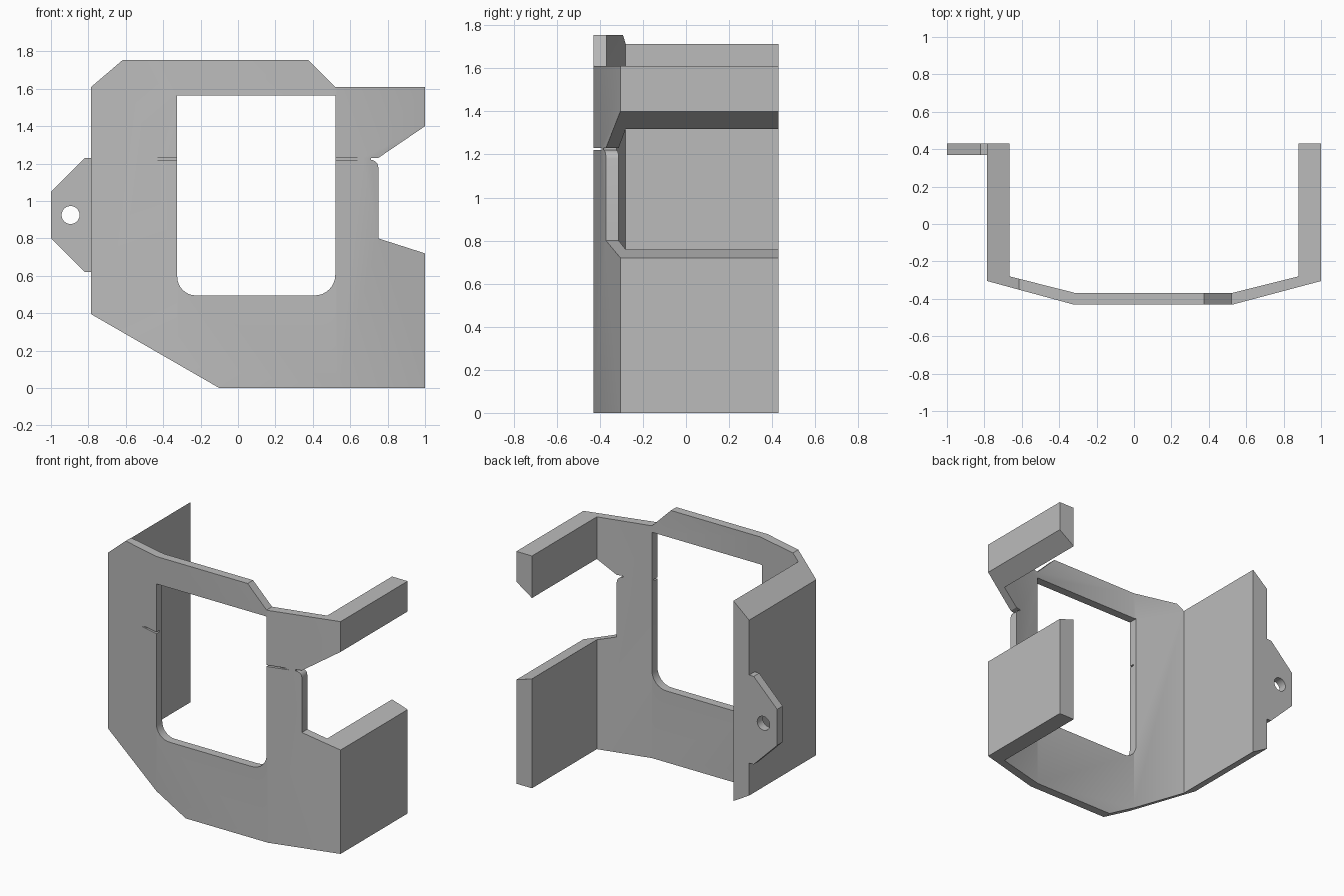
import bpy, bmesh
from math import sin, cos, pi, radians
from mathutils import Vector

old = bpy.data.objects.get("Cube")
if old:
    bpy.data.objects.remove(old, do_unlink=True)

grey = bpy.data.materials.new("plain grey")
grey.use_nodes = True
colour = (0.5, 0.5, 0.5, 1)
grey.diffuse_color = colour
grey.node_tree.nodes["Principled BSDF"].inputs["Base Color"].default_value = colour


def prism(name, outline, low, high, axis):
    """Extrude a closed outline along y (outline in x, z) or z (outline in x, y)."""
    place = (lambda a, b, d: (a, d, b)) if axis == "y" else (lambda a, b, d: (a, b, d))
    shift = Vector(place(0, 0, high - low))
    bm = bmesh.new()
    face = bm.faces.new([bm.verts.new(place(a, b, low)) for a, b in outline])
    grown = bmesh.ops.extrude_face_region(bm, geom=[face])["geom"]
    bmesh.ops.translate(bm, vec=shift, verts=[g for g in grown if isinstance(g, bmesh.types.BMVert)])
    bmesh.ops.recalc_face_normals(bm, faces=bm.faces)
    mesh = bpy.data.meshes.new(name)
    bm.to_mesh(mesh)
    bm.free()
    mesh.materials.append(grey)
    obj = bpy.data.objects.new(name, mesh)
    bpy.context.collection.objects.link(obj)
    return obj


def arc(cx, cz, r, start, end, steps=8):
    angles = [radians(start + (end - start) * i / steps) for i in range(steps + 1)]
    return [(cx + r * cos(a), cz + r * sin(a)) for a in angles]


def cut(target, cutter, operation="DIFFERENCE"):
    """Apply a boolean and discard the cutter."""
    mod = target.modifiers.new(cutter.name, "BOOLEAN")
    mod.operation, mod.object, mod.solver = operation, cutter, "EXACT"
    bpy.context.view_layer.objects.active = target
    bpy.ops.object.modifier_apply(modifier=mod.name)
    bpy.data.objects.remove(cutter, do_unlink=True)


def finish(obj):
    bpy.ops.object.select_all(action="DESELECT")
    obj.select_set(True)
    bpy.context.view_layer.objects.active = obj
    bpy.ops.object.shade_smooth_by_angle(angle=radians(30))


# Folded plate: two side walls joined by a shallow angled front
outer = [(-0.785, 0.43), (-0.785, -0.305), (-0.325, -0.43), (0.53, -0.43), (1, -0.305), (1, 0.43)]
inner = [(0.88, 0.43), (0.88, -0.28), (0.52, -0.37), (-0.31, -0.37), (-0.665, -0.28), (-0.665, 0.43)]
bracket = prism("folded_bracket", outer + inner, -0.1, 1.9, "z")

# Front silhouette, run past the side walls, with the notch on the left arm
silhouette = [(-0.9, 0.461), (-0.1, 0), (1.1, 0), (1.1, 0.688), (0.75, 0.8)]
silhouette += arc(0.71, 1.18, 0.04, 0, 90, 5)
silhouette += [(0.71, 1.23), (0.75, 1.23), (1.1, 1.468), (1.1, 1.61), (0.52, 1.61),
               (0.375, 1.755), (-0.615, 1.755), (-0.9, 1.512)]
cut(bracket, prism("silhouette_cutter", silhouette, -1, 1, "y"), "INTERSECT")

# Window with rounded lower corners
window = [(0.52, 1.565), (-0.325, 1.565)]
window += arc(-0.225, 0.595, 0.1, 180, 270) + arc(0.41, 0.605, 0.11, 270, 360)
cut(bracket, prism("window_cutter", window, -1, 0, "y"))

# Shallow straight groove across the front, fading out on the angled panels
groove = [(-0.7, 1.22), (0.9, 1.22), (0.9, 1.23), (-0.7, 1.23)]
cut(bracket, prism("groove_cutter", groove, -1, -0.393, "y"))
finish(bracket)

# Mounting tab with a round hole
tab = prism("mounting_tab", [(-0.785, 0.62), (-0.82, 0.62), (-1, 0.8), (-1, 1.05),
                             (-0.82, 1.23), (-0.785, 1.23)], 0.37, 0.43, "y")
cut(tab, prism("hole_cutter", arc(-0.895, 0.925, 0.048, 0, 350, 35), 0, 1, "y"))
finish(tab)
